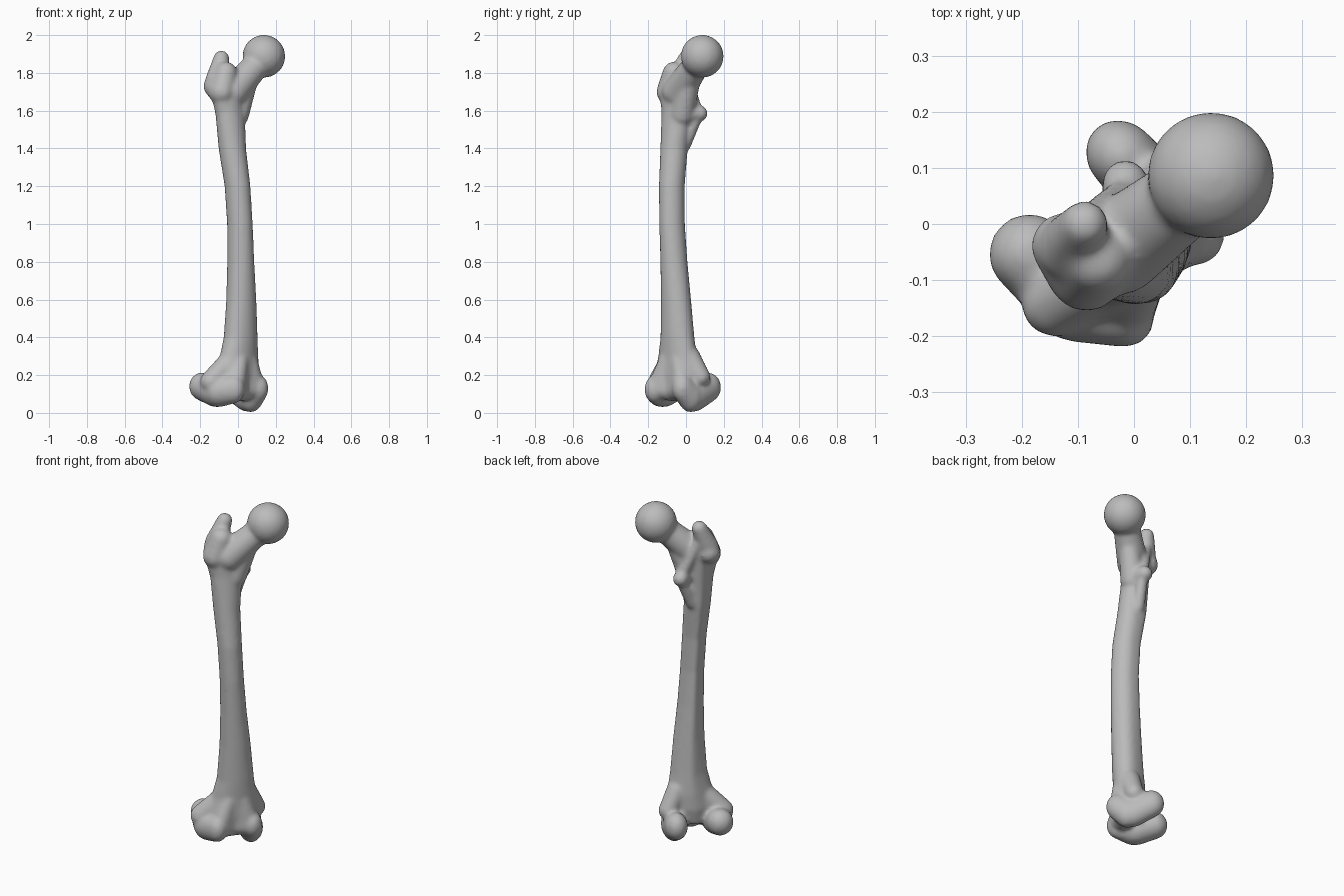
import bpy, bmesh, math
from mathutils import Vector, Matrix

if "Cube" in bpy.data.objects:
    bpy.data.objects.remove(bpy.data.objects["Cube"])

bone = bpy.data.materials.new("bone_grey")
bone.use_nodes = True
colour = (0.5, 0.5, 0.5, 1)
bone.diffuse_color = colour
bone.node_tree.nodes["Principled BSDF"].inputs["Base Color"].default_value = colour

# Local frame: x = toward the ball head, y = rear, z = up; turned 45 degrees at the end
bm = bmesh.new()
temp = bmesh.new()
bmesh.ops.create_icosphere(temp, subdivisions=3, radius=1)
UNIT = [v.co.copy() for v in temp.verts]
temp.free()


def blend(*balls):
    """Convex skin around balls given as (x, y, z, radius or radii)."""
    verts = []
    for x, y, z, r in balls:
        size = Vector(r if isinstance(r, tuple) else (r, r, r))
        verts += [bm.verts.new(Vector((x, y, z)) + p * size) for p in UNIT]
    bmesh.ops.convex_hull(bm, input=verts)
    loose = [v for v in verts if v.is_valid and not v.link_faces]
    bmesh.ops.delete(bm, geom=loose, context='VERTS')


def loft(sections, ridge, n=40):
    """Tube of ellipses (z, x, y, half x, half y) with a ridge along the rear."""
    rings = []
    for z, cx, cy, hx, hy in sections:
        ring = []
        for i in range(n):
            t = math.tau * i / n
            bump = ridge * max(0, math.sin(t)) ** 12
            ring.append(bm.verts.new((cx + hx * math.cos(t),
                                      cy + hy * math.sin(t) + bump, z)))
        rings.append(ring)
    for low, high in zip(rings, rings[1:]):
        for i in range(n):
            j = (i + 1) % n
            bm.faces.new((low[i], low[j], high[j], high[i]))
    bm.faces.new(rings[0][::-1])
    bm.faces.new(rings[-1])


# Shaft with flared lower end
loft([(.11, -.045, -.04, .13, .07), (.2, -.04, -.035, .145, .082),
      (.29, -.028, -.035, .122, .08), (.4, -.022, -.042, .1, .078),
      (.6, -.025, -.05, .084, .075), (.8, -.035, -.056, .071, .072),
      (1.0, -.045, -.06, .065, .07), (1.2, -.055, -.052, .066, .07),
      (1.4, -.066, -.024, .073, .072), (1.6, -.066, -.006, .088, .068),
      (1.72, -.07, 0, .1, .07)], ridge=.014)

# Ball head and neck
blend((.158, -.036, 1.888, .114))
blend((-.05, -.01, 1.7, .085), (.1, -.03, 1.835, .072))
blend((-.02, -.01, 1.58, .066), (.04, -.02, 1.74, .058))

# Outer crest beside the neck
blend((-.125, .0, 1.7, (.066, .07, .07)), (-.115, .06, 1.73, .06),
      (-.09, .0, 1.8, .06))
blend((-.11, .05, 1.76, .06), (-.062, .062, 1.878, .042))
blend((-.12, .0, 1.68, .055), (-.085, -.01, 1.5, .05))

# Small inner knob at the rear, with its ridge to the crest
blend((.04, .062, 1.585, .043), (.0, .01, 1.59, .05))
blend((.035, .05, 1.57, .03), (-.03, .02, 1.42, .035))
blend((.03, .05, 1.6, .03), (-.06, .06, 1.8, .03))

# Inner condyle
blend((.07, .1, .135, (.062, .07, .078)), (.065, .0, .09, (.066, .08, .083)))
blend((.065, -.03, .088, (.066, .07, .086)), (.062, -.085, .13, (.055, .06, .075)))
blend((.1, .01, .19, .052), (.04, -.02, .3, .06))

# Outer condyle
blend((-.17, .098, .14, (.072, .068, .075)), (-.165, .0, .115, (.08, .08, .085)))
blend((-.165, -.02, .115, (.08, .08, .085)), (-.13, -.1, .125, (.055, .06, .075)))
blend((-.2, .0, .165, .06), (-.08, -.03, .28, .06))

# Front groove between the condyles
blend((-.12, -.095, .13, .055), (-.04, -.05, .12, .06), (-.06, -.07, .28, .05))
blend((.05, -.075, .13, .055), (-.04, -.05, .12, .06), (.01, -.065, .28, .05))

bmesh.ops.recalc_face_normals(bm, faces=bm.faces)
bm.transform(Matrix.Rotation(math.radians(45), 4, 'Z'))
mesh = bpy.data.meshes.new("thigh_bone")
bm.to_mesh(mesh)
bm.free()
mesh.materials.append(bone)
thigh_bone = bpy.data.objects.new("thigh_bone", mesh)
bpy.context.collection.objects.link(thigh_bone)

# Fuse all the volumes into one soft skin
fuse = thigh_bone.modifiers.new("fuse", 'REMESH')
fuse.mode = 'VOXEL'
fuse.voxel_size = .01
fuse.use_smooth_shade = True
soften = thigh_bone.modifiers.new("soften", 'SMOOTH')
soften.factor = .5
soften.iterations = 10
